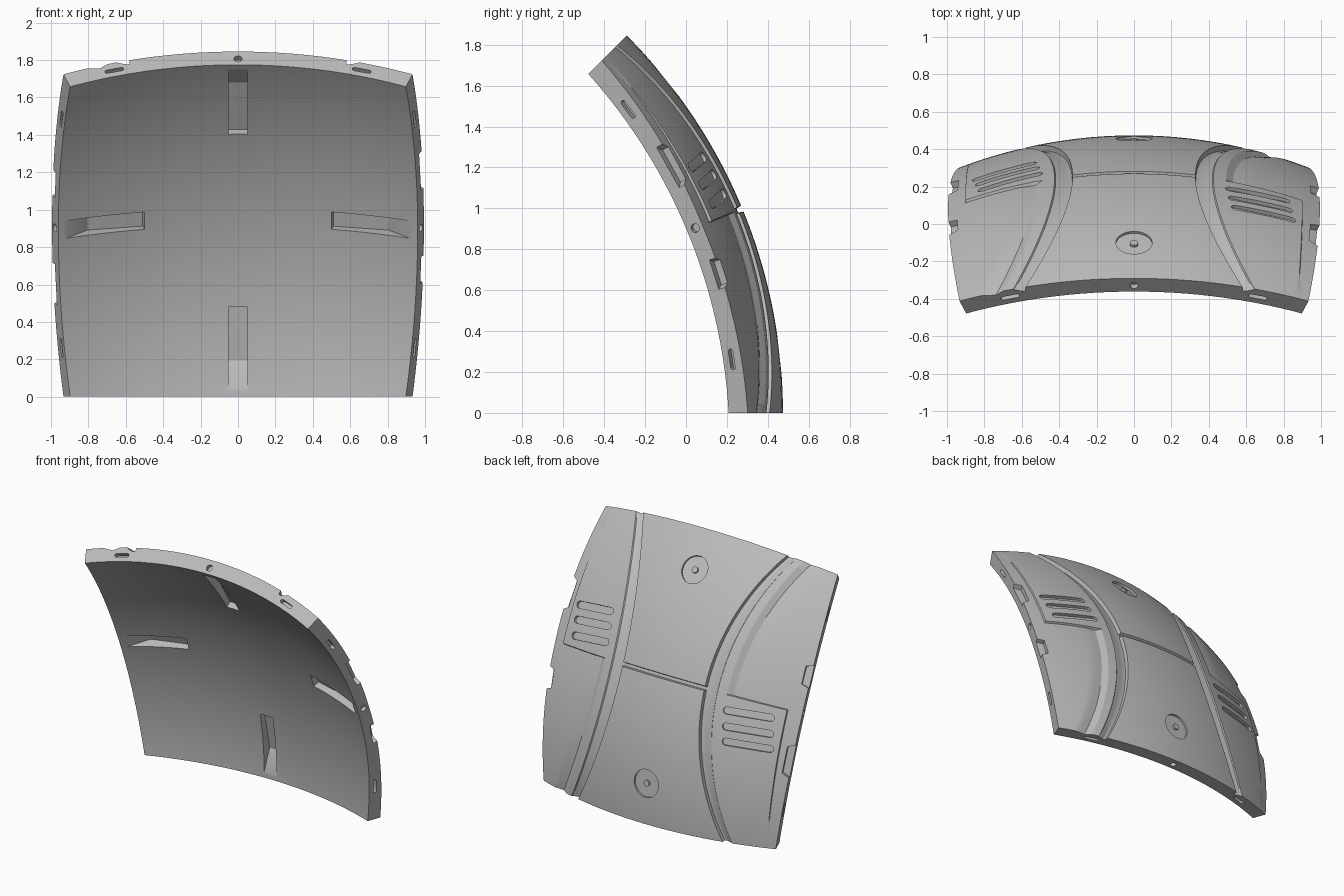
import bpy, bmesh
from math import radians, sin, cos, pi, tan
from mathutils import Matrix, Vector

if "Cube" in bpy.data.objects:
    bpy.data.objects.remove(bpy.data.objects["Cube"])

R_OUT, R_IN = 2.61, 2.51
HALF = radians(22.5)
T = tan(HALF)
C, S = cos(HALF), sin(HALF)
# Patch space (across, along, outward) to world space
WORLD = Matrix(((1, 0, 0, 0), (0, -S, C, -2.136), (0, C, S, 0), (0, 0, 0, 1)))

grey = bpy.data.materials.new("panel_grey")
grey.use_nodes = True
grey.diffuse_color = (0.5, 0.5, 0.5, 1)
grey.node_tree.nodes["Principled BSDF"].inputs["Base Color"].default_value = (0.5, 0.5, 0.5, 1)


def add_object(name, bm):
    bmesh.ops.recalc_face_normals(bm, faces=bm.faces)
    mesh = bpy.data.meshes.new(name)
    bm.to_mesh(mesh)
    bm.free()
    mesh.materials.append(grey)
    obj = bpy.data.objects.new(name, mesh)
    bpy.context.collection.objects.link(obj)
    return obj


def on_sphere(u, v, r):
    return WORLD @ (Vector((u, v, 1)).normalized() * r)


def turn(k):
    return WORLD @ Matrix.Rotation(k * pi / 2, 4, 'Z')


def frame(u, v, r, k=0, edge=False):
    """Tangent frame on the patch; edge frames extrude out through the rim."""
    d = Vector((u, v, 1)).normalized()
    along = (Vector((0, 1, 0)) - d * d.y).normalized()
    across = along.cross(d)
    axes = (along, d, across) if edge else (across, along, d)
    m = Matrix(axes).transposed().to_4x4()
    m.translation = d * r
    return turn(k) @ m


def prism(bm, outline, lo, hi, matrix):
    rings = [[bm.verts.new(matrix @ Vector((x, y, z))) for x, y in outline] for z in (lo, hi)]
    bm.faces.new(rings[0])
    bm.faces.new(rings[1])
    n = len(outline)
    for i in range(n):
        j = (i + 1) % n
        bm.faces.new((rings[0][i], rings[0][j], rings[1][j], rings[1][i]))


def stadium(length, radius, n=10):
    pts = []
    for side in (1, -1):
        for i in range(n + (1 if length else 0)):
            a = -pi / 2 + pi * i / n + (0 if side > 0 else pi)
            pts.append((side * length / 2 + radius * cos(a), radius * sin(a)))
    return pts


# Columns of one half: position at middle, position at ends, plate height,
# plain height, and how much of the low rim level applies to each
COLUMNS = [
    (0, 0, 0, 0, 0, 0),
    (.127, .247, 0, 0, 0, 0),
    (.129, .249, -.028, -.028, 0, 0),
    (.136, .256, -.028, -.028, 0, 0),
    (.163, .274, -.008, -.008, 0, 0),
    (.165, .276, 0, 0, 0, 0),
    (.192, .30, 0, 0, 0, 0),
    (.208, .322, 0, -.02, 0, 0),
    (.24, .355, 0, 0, 0, 1),
    (.368, .385, 0, 0, 0, 1),
    (.37, .387, 0, 0, 1, 1),
    (T, T, 0, 0, 1, 1),
]


def fill(knots, step):
    """Insert evenly blended knots so no gap is wider than step."""
    out = [knots[0]]
    for a, b in zip(knots, knots[1:]):
        n = max(1, round((b[0] - a[0]) / step))
        out += [tuple(p + (q - p) * i / n for p, q in zip(a, b)) for i in range(1, n + 1)]
    return out


half = fill(COLUMNS, .015)
columns = [(-1, c) for c in reversed(half[1:])] + [(1, c) for c in half]
upper = [r[0] for r in fill([(.001,), (.004,), (.006,), (T,)], .012)]
rows = [-v for v in reversed(upper)] + upper


def spot(side, col, v):
    mid, end, plate, plain, plate_rim, plain_rim = col
    u = side * (mid + (end - mid) * (v / T) ** 2)
    is_plate = side * v > 0
    low = -.014 * (1 - abs(v) / T)
    h = plate + low * plate_rim if is_plate else plain + low * plain_rim
    if abs(v) < .005 and mid < .128:      # seam across the middle
        h = -.026
    return u, h


# Curved panel: relief outside, plain sphere inside, flat rim walls
bm = bmesh.new()
outer, inner = [], []
for v in rows:
    places = [spot(side, col, v) for side, col in columns]
    outer.append([bm.verts.new(on_sphere(u, v, R_OUT + h)) for u, h in places])
    inner.append([bm.verts.new(on_sphere(u, v, R_IN)) for u, h in places])
nr, nc = len(rows), len(columns)
for grid in (outer, inner):
    for i in range(nr - 1):
        for j in range(nc - 1):
            bm.faces.new((grid[i][j], grid[i][j + 1], grid[i + 1][j + 1], grid[i + 1][j]))
rim = ([(0, j) for j in range(nc - 1)] + [(i, nc - 1) for i in range(nr - 1)]
       + [(nr - 1, j) for j in range(nc - 1, 0, -1)] + [(i, 0) for i in range(nr - 1, 0, -1)])
for (i, j), (m, n) in zip(rim, rim[1:] + rim[:1]):
    bm.faces.new((outer[i][j], outer[m][n], inner[m][n], inner[i][j]))
panel = add_object("curved_panel", bm)

# Cutters
bm = bmesh.new()
wedge = [(radians(a), r) for a, r in
         ((11.5, 2.44), (11.5, 2.555), (18.2, 2.578), (21.7, 2.505), (21.7, 2.44))]
wedge = [(r * sin(a), r * cos(a)) for a, r in wedge]
SWAP = Matrix(((1, 0, 0, 0), (0, 0, 1, 0), (0, 1, 0, 0), (0, 0, 0, 1)))
for k in range(4):
    # wedge pocket inside, pin hole and two slots in each rim wall
    prism(bm, wedge, -.05, .05, turn(k) @ SWAP)
    prism(bm, stadium(0, .022), -.03, .05, frame(T, 0, 2.555, k, True))
    for v in (-.29, .29):
        prism(bm, stadium(.08, .012, 6), -.04, .05, frame(T, v, 2.555, k, True))
for k in (0, 2):
    # three vents on the plate
    for u, v in ((.263, .036), (.270, .078), (.278, .118)):
        tilt = Matrix.Rotation(radians(-5), 4, 'Z')
        prism(bm, stadium(.31, .024, 6), -.022, .1, frame(u, v, R_OUT, k) @ tilt)
    # clip notches along the side edge
    for v, h in ((-.104, .1), (.138, .15)):
        notch = [(-.05, -h * .6), (.08, -h), (.08, h), (-.05, h * .6)]
        prism(bm, notch, -.045, .1, frame(T, v, R_OUT, k))
for k in (1, 3):
    # round dish
    prism(bm, stadium(0, .097, 20), -.016, .1, frame(.29, 0, R_OUT, k))
cutter = add_object("cut_tools", bm)
cutter.hide_render = True

cut = panel.modifiers.new("cut", 'BOOLEAN')
cut.operation = 'DIFFERENCE'
cut.solver = 'EXACT'
cut.object = cutter
bpy.context.view_layer.objects.active = panel
bpy.ops.object.select_all(action='DESELECT')
panel.select_set(True)
bpy.ops.object.modifier_apply(modifier="cut")
bpy.data.objects.remove(cutter)

# Small stud in the middle of each dish
studs = []
for k, name in ((1, "upper_stud"), (3, "lower_stud")):
    bm = bmesh.new()
    prism(bm, stadium(0, .022, 10), -.03, -.002, frame(.29, 0, R_OUT, k))
    studs.append(add_object(name, bm))

for obj in [panel] + studs:
    bpy.ops.object.select_all(action='DESELECT')
    obj.select_set(True)
    bpy.context.view_layer.objects.active = obj
    bpy.ops.object.shade_smooth_by_angle(angle=radians(25))
